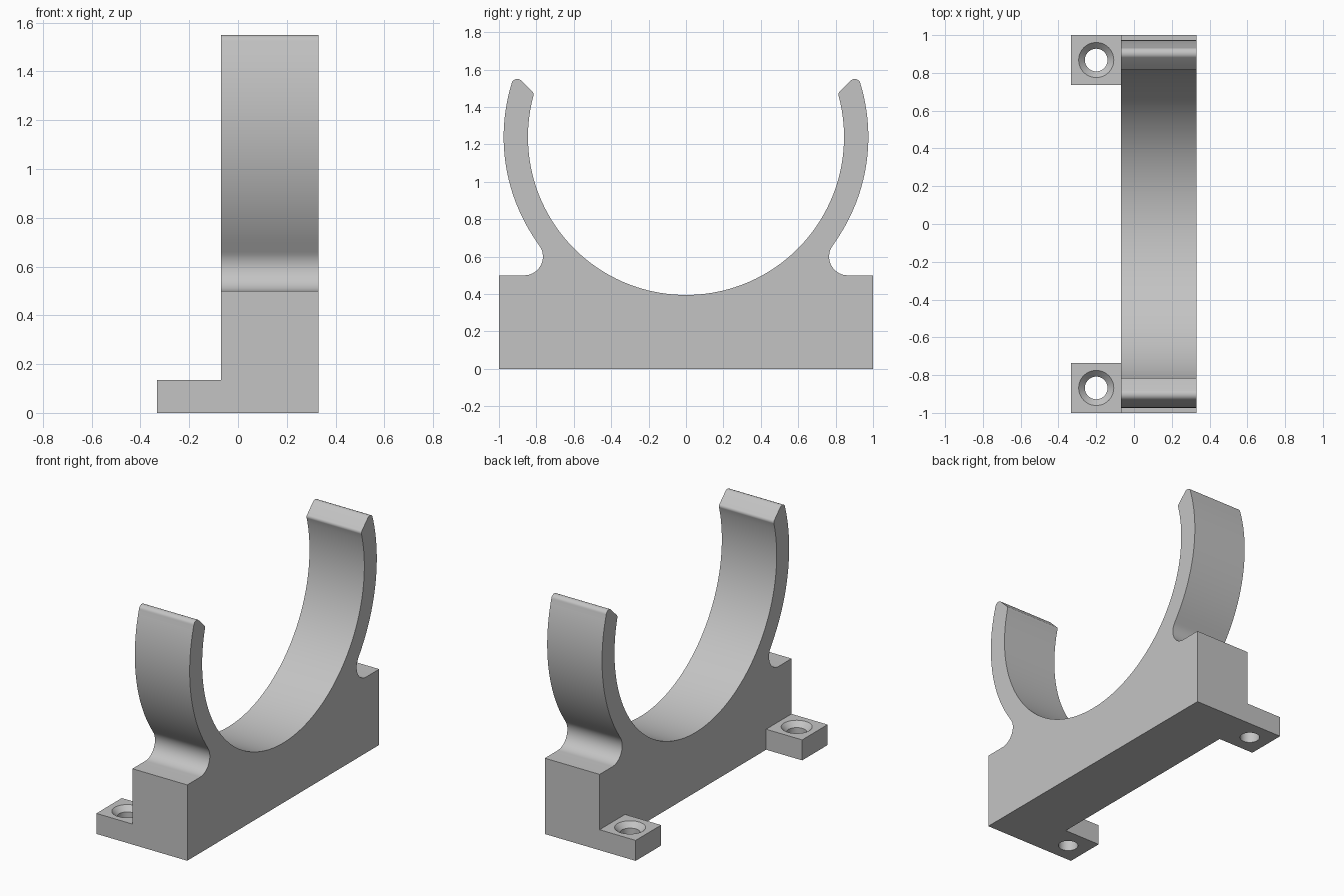
import bpy, bmesh, math
from mathutils import Vector

cube = bpy.data.objects.get("Cube")
if cube:
    bpy.data.objects.remove(cube)

grey = bpy.data.materials.new("plain grey")
grey.use_nodes = True
colour = (0.55, 0.55, 0.55, 1)
grey.diffuse_color = colour
grey.node_tree.nodes["Principled BSDF"].inputs["Base Color"].default_value = colour

BODY_X0, BODY_X1 = -0.07, 0.33
RING = Vector((0, 1.24))        # ring centre in (y, z)
R_IN, R_OUT = 0.845, 0.975
NOTCH, R_NOTCH = Vector((0.865, 0.6)), 0.1


def make_object(name, bm):
    bmesh.ops.recalc_face_normals(bm, faces=bm.faces)
    mesh = bpy.data.meshes.new(name)
    bm.to_mesh(mesh)
    bm.free()
    mesh.materials.append(grey)
    obj = bpy.data.objects.new(name, mesh)
    bpy.context.collection.objects.link(obj)
    return obj


def smooth(obj):
    bpy.ops.object.select_all(action='DESELECT')
    obj.select_set(True)
    bpy.context.view_layer.objects.active = obj
    bpy.ops.object.shade_smooth_by_angle(angle=math.radians(30))


def arc(centre, radius, start, end, steps):
    angles = [math.radians(start + (end - start) * i / steps) for i in range(steps + 1)]
    return [centre + radius * Vector((math.cos(a), math.sin(a))) for a in angles]


def fillet(corner, d1, d2, radius, steps=6):
    """Rounded corner between two edge directions leading away from it."""
    d1, d2 = d1.normalized(), d2.normalized()
    half = d1.angle(d2) / 2
    centre = corner + (d1 + d2).normalized() * radius / math.sin(half)
    reach = radius / math.tan(half)
    a, b = corner + d1 * reach - centre, corner + d2 * reach - centre
    return [centre + a.lerp(b, i / steps).normalized() * radius for i in range(steps + 1)]


# Half profile: block side, round notch, outer arc, bevelled tip, inner arc
tangent = math.degrees(math.atan2(RING.y - NOTCH.y, NOTCH.x))
outer_tip, inner_tip = Vector((0.915, 1.575)), Vector((0.812, 1.472))
down_outer = Vector((outer_tip.y - RING.y, -outer_tip.x))
down_inner = Vector((inner_tip.y - RING.y, -inner_tip.x))
slope = Vector((1, 1))
half = [Vector((1, 0)), Vector((1, 0.5))]
half += arc(NOTCH, R_NOTCH, 270, 180 - tangent, 18)
half += arc(RING, R_OUT, -tangent, 17, 28)[1:]
half += fillet(outer_tip, down_outer, -slope, 0.03)
half += fillet(inner_tip, slope, down_inner, 0.02)
half += arc(RING, R_IN, 14.8, -90, 48)
profile = half + [Vector((-p.x, p.y)) for p in reversed(half[:-1])]

# Saddle block with clip arms
bm = bmesh.new()
face = bm.faces.new([bm.verts.new((BODY_X0, p.x, p.y)) for p in profile])
new = bmesh.ops.extrude_face_region(bm, geom=[face])["geom"]
bmesh.ops.translate(bm, vec=(BODY_X1 - BODY_X0, 0, 0),
                    verts=[v for v in new if isinstance(v, bmesh.types.BMVert)])
smooth(make_object("clip_body", bm))


def countersunk_cutter(x, y):
    bm = bmesh.new()
    rings = []
    for r, z in ((0.06, -0.05), (0.06, 0.102), (0.093, 0.135), (0.093, 0.2)):
        rings.append([bm.verts.new((x + p.x, y + p.y, z))
                      for p in arc(Vector((0, 0)), r, 0, 360, 48)[:-1]])
    for low, high in zip(rings, rings[1:]):
        for i in range(len(low)):
            bm.faces.new((low[i - 1], low[i], high[i], high[i - 1]))
    bm.faces.new(rings[0])
    bm.faces.new(rings[-1])
    return make_object("hole_cutter", bm)


# Mounting tabs with countersunk screw holes
for side, name in ((-1, "front_tab"), (1, "back_tab")):
    x0, x1, depth, height = -0.333, BODY_X0, 0.265, 0.135
    bm = bmesh.new()
    bmesh.ops.create_cube(bm, size=1)
    bmesh.ops.scale(bm, vec=(x1 - x0, depth, height), verts=bm.verts)
    bmesh.ops.translate(bm, vec=((x0 + x1) / 2, side * (1 - depth / 2), height / 2),
                        verts=bm.verts)
    tab = make_object(name, bm)
    cutter = countersunk_cutter(-0.2, side * 0.868)
    mod = tab.modifiers.new("screw_hole", 'BOOLEAN')
    mod.operation, mod.solver, mod.object = 'DIFFERENCE', 'EXACT', cutter
    bpy.context.view_layer.objects.active = tab
    bpy.ops.object.modifier_apply(modifier=mod.name)
    bpy.data.objects.remove(cutter)
    smooth(tab)
